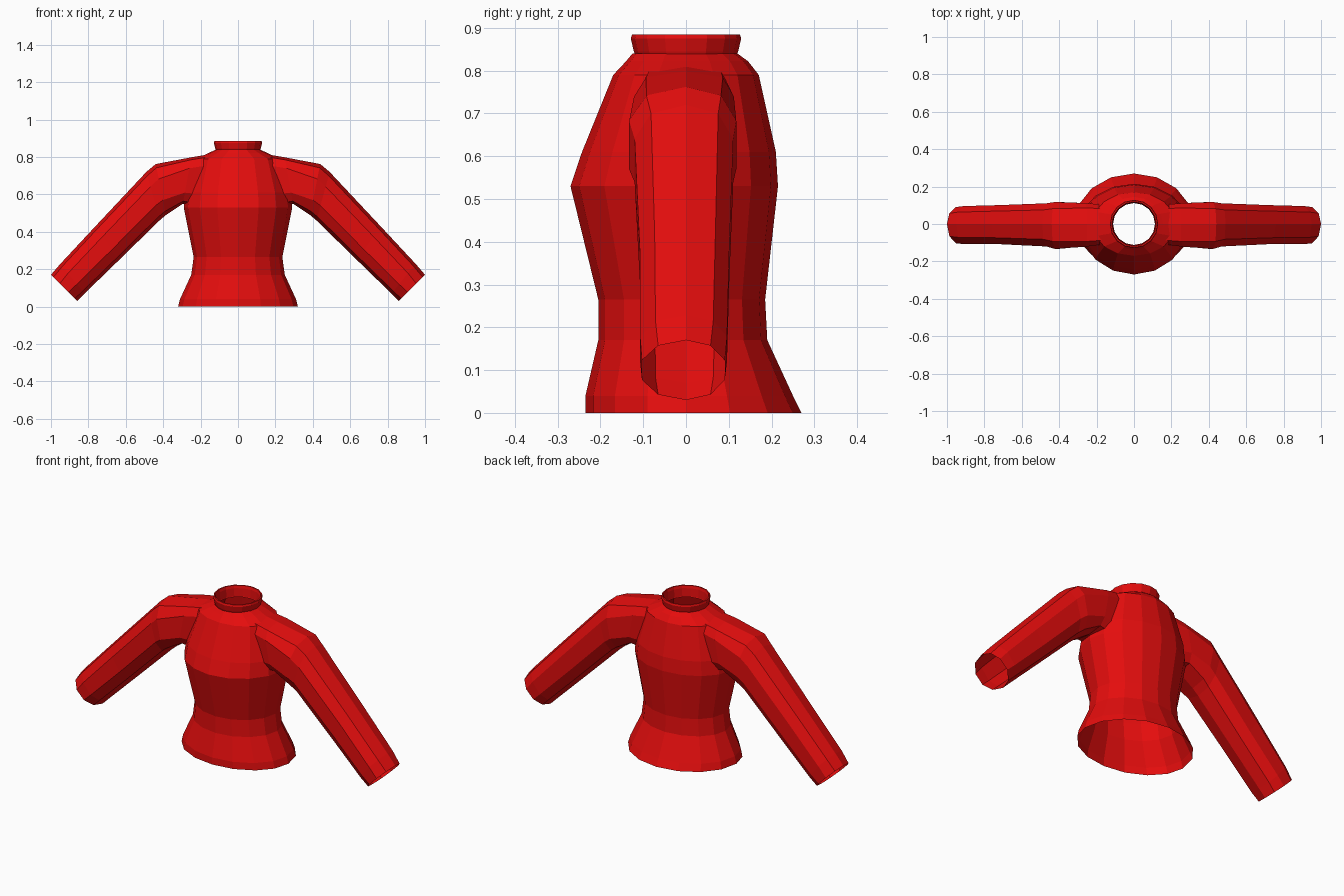
import bpy
import bmesh
import math
from mathutils import Vector

old = bpy.data.objects.get("Cube")
if old:
    bpy.data.objects.remove(old, do_unlink=True)

red = bpy.data.materials.new("red fabric")
red.use_nodes = True
red.diffuse_color = (0.78, 0.004, 0.004, 1)
red.node_tree.nodes["Principled BSDF"].inputs["Base Color"].default_value = red.diffuse_color


def spow(v, p):
    """Signed power, used to square off an ellipse."""
    return math.copysign(abs(v) ** p, v) if abs(v) > 1e-6 else 0.0


def loft(name, rings):
    """Open tube of flat faces through rings of points."""
    bm = bmesh.new()
    loops = [[bm.verts.new(p) for p in ring] for ring in rings]
    for low, high in zip(loops, loops[1:]):
        n = len(low)
        for i in range(n):
            j = (i + 1) % n
            bm.faces.new((low[i], low[j], high[j], high[i]))
    bmesh.ops.recalc_face_normals(bm, faces=bm.faces)
    mesh = bpy.data.meshes.new(name)
    bm.to_mesh(mesh)
    bm.free()
    mesh.materials.append(red)
    obj = bpy.data.objects.new(name, mesh)
    bpy.context.collection.objects.link(obj)
    return obj


def body_ring(z, half_width, front, back, sides=16):
    ring = []
    for i in range(sides):
        a = math.tau * i / sides
        s = math.sin(a)
        ring.append((half_width * math.cos(a), s * (back if s > 0 else front), z))
    return ring


def sleeve_ring(side, top, bottom, front, back, power, sides=10):
    top = Vector((side * top[0], 0, top[1]))
    bottom = Vector((side * bottom[0], 0, bottom[1]))
    middle, half = (top + bottom) / 2, (top - bottom) / 2
    ring = []
    for i in range(sides):
        a = math.tau * i / sides
        s = spow(math.sin(a), power)
        p = middle + half * spow(math.cos(a), power)
        p.y = s * (back if s > 0 else front)
        ring.append(p)
    return ring


# Torso: height, half width, front depth, back depth
torso = [
    (0.0, 0.32, 0.235, 0.27),
    (0.04, 0.31, 0.235, 0.25),
    (0.17, 0.25, 0.205, 0.19),
    (0.265, 0.237, 0.205, 0.185),
    (0.53, 0.29, 0.27, 0.215),
    (0.61, 0.28, 0.243, 0.21),
    (0.79, 0.225, 0.17, 0.17),
    (0.822, 0.155, 0.14, 0.145),
    (0.84, 0.118, 0.125, 0.12),
]
loft("torso", [body_ring(*r) for r in torso])

# Collar with a turned-in rim: height, radius
collar = [(0.82, 0.112), (0.845, 0.122), (0.875, 0.129), (0.885, 0.126),
          (0.885, 0.119), (0.87, 0.115), (0.825, 0.112)]
loft("collar", [body_ring(z, r, r, r) for z, r in collar])

# Sleeves: top edge, bottom edge, front depth, back depth, squareness
sleeve = [
    ((0.13, 0.818), (0.24, 0.54), 0.11, 0.105, 0.5),
    ((0.25, 0.798), (0.295, 0.55), 0.125, 0.115, 0.55),
    ((0.44, 0.762), (0.385, 0.49), 0.138, 0.122, 0.75),
    ((0.49, 0.72), (0.42, 0.46), 0.125, 0.115, 0.8),
    ((0.76, 0.432), (0.64, 0.245), 0.112, 0.105, 0.8),
    ((0.95, 0.228), (0.82, 0.07), 0.112, 0.1, 0.85),
    ((1.0, 0.17), (0.86, 0.03), 0.108, 0.095, 0.95),
]
for name, side in (("left_sleeve", 1), ("right_sleeve", -1)):
    loft(name, [sleeve_ring(side, *r) for r in sleeve])
